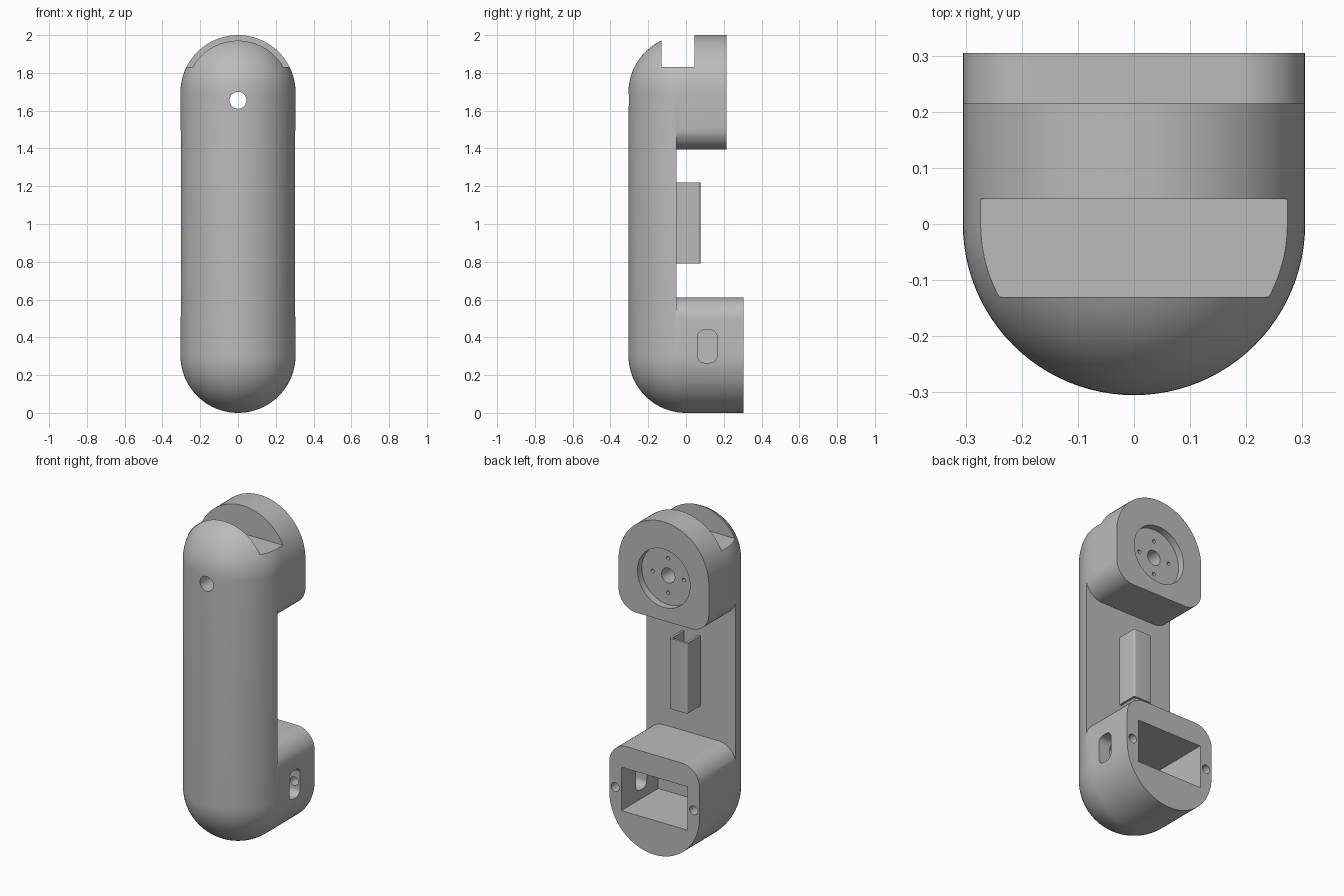
import bpy, bmesh
from math import sin, cos, pi

if "Cube" in bpy.data.objects:
    bpy.data.objects.remove(bpy.data.objects["Cube"])

R = 0.305            # outer radius of the housing
HI = 2 - R           # centre height of the upper round end
BACK = -0.05         # flat rear wall of the slim middle
FILLET = 0.12        # corner radius where the end blocks meet the middle
HUB_Z = 1.655        # height of the rotor axis

grey = bpy.data.materials.new("plain_grey")
grey.use_nodes = True
grey.diffuse_color = (0.5, 0.5, 0.5, 1)
grey.node_tree.nodes["Principled BSDF"].inputs["Base Color"].default_value = (0.5, 0.5, 0.5, 1)


def make_object(name, bm):
    bmesh.ops.recalc_face_normals(bm, faces=bm.faces)
    mesh = bpy.data.meshes.new(name)
    bm.to_mesh(mesh)
    bm.free()
    mesh.materials.append(grey)
    obj = bpy.data.objects.new(name, mesh)
    bpy.context.collection.objects.link(obj)
    return obj


def arc(u, v, r, start, end, steps):
    """Points on an arc, angles in quarter turns."""
    angles = [(start + (end - start) * i / steps) * pi / 2 for i in range(steps + 1)]
    return [(u + r * cos(a), v + r * sin(a)) for a in angles]


def prism(name, points, axis, low, high):
    """Extrude a closed outline along one axis."""
    place = {"x": lambda u, v: (low, u, v),
             "y": lambda u, v: (u, low, v),
             "z": lambda u, v: (u, v, low)}[axis]
    bm = bmesh.new()
    face = bm.faces.new([bm.verts.new(place(u, v)) for u, v in points])
    moved = bmesh.ops.extrude_face_region(bm, geom=[face])["geom"]
    shift = [high - low if axis == a else 0 for a in "xyz"]
    bmesh.ops.translate(bm, vec=shift, verts=[g for g in moved if isinstance(g, bmesh.types.BMVert)])
    return make_object(name, bm)


def rectangle(u0, u1, v0, v1):
    return [(u0, v0), (u1, v0), (u1, v1), (u0, v1)]


def round_rectangle(u0, u1, v0, v1, r):
    corners = [(u1 - r, v1 - r), (u0 + r, v1 - r), (u0 + r, v0 + r), (u1 - r, v0 + r)]
    return [p for i, (u, v) in enumerate(corners) for p in arc(u, v, r, i, i + 1, 8)]


def circle(u, v, r, steps=48):
    return arc(u, v, r, 0, 4, steps)[:-1]


def cut(target, cutter):
    mod = target.modifiers.new("cut", "BOOLEAN")
    mod.operation = "DIFFERENCE"
    mod.solver = "EXACT"
    mod.object = cutter
    bpy.context.view_layer.objects.active = target
    bpy.ops.object.modifier_apply(modifier=mod.name)
    bpy.data.objects.remove(cutter)


def smooth(obj):
    bpy.ops.object.select_all(action="DESELECT")
    obj.select_set(True)
    bpy.context.view_layer.objects.active = obj
    bpy.ops.object.shade_smooth_by_angle()


# Housing: half capsule in front, its outline extruded to the back
bm = bmesh.new()
outline = arc(0, R, R, -1, 0, 20) + arc(0, HI, R, 0, 1, 20)
verts = [bm.verts.new((x, 0, z)) for x, z in outline]
edges = [bm.edges.new(pair) for pair in zip(verts, verts[1:])]
bmesh.ops.spin(bm, geom=verts + edges, cent=(0, 0, 0), axis=(0, 0, 1), angle=-pi, steps=48)
bmesh.ops.remove_doubles(bm, verts=bm.verts, dist=1e-4)
rim = [e for e in bm.edges if e.is_boundary]
new = bmesh.ops.extrude_edge_only(bm, edges=rim)["geom"]
bmesh.ops.translate(bm, vec=(0, R, 0), verts=[g for g in new if isinstance(g, bmesh.types.BMVert)])
bmesh.ops.holes_fill(bm, edges=[e for e in bm.edges if e.is_boundary])
housing = make_object("housing", bm)

# Gap behind the slim middle, leaving rounded corners on both end blocks
low, high, side = 2 * R, 1.395, R - FILLET
gap = ([(-0.5, low - FILLET)] + arc(-side, low - FILLET, FILLET, 2, 1, 12)
       + arc(side, low - FILLET, FILLET, 1, 0, 12) + [(0.5, low - FILLET)]
       + [(0.5, high + FILLET)] + arc(side, high + FILLET, FILLET, 0, -1, 12)
       + arc(-side, high + FILLET, FILLET, -1, -2, 12) + [(-0.5, high + FILLET)])
cut(housing, prism("gap_cutter", gap, "y", BACK, 0.5))

# Shorter upper block and the slot across its top
cut(housing, prism("upper_trim_cutter", rectangle(-0.5, 0.5, 1, 2.2), "y", 0.215, 0.5))
cut(housing, prism("slot_cutter", rectangle(-0.13, 0.045, 1.83, 2.2), "x", -0.5, 0.5))

# Rotor recess, through bore and four bolt holes
cut(housing, prism("recess_cutter", circle(0, HUB_Z, 0.178, 64), "y", 0.172, 0.4))
cut(housing, prism("bore_cutter", circle(0, HUB_Z, 0.045), "y", -0.5, 0.5))
for u, z in arc(0, HUB_Z, 0.105, 0, 3, 3):
    cut(housing, prism("bolt_cutter", circle(u, z, 0.011, 16), "y", 0.1, 0.2))

# Motor pocket, its two screw holes and the cable opening in the left side
cut(housing, prism("pocket_cutter", rectangle(-0.223, 0.223, 0.21, 0.475), "y", BACK, 0.5))
for x in (-0.265, 0.265):
    cut(housing, prism("screw_cutter", circle(x, 0.342, 0.027, 24), "y", 0.15, 0.5))
cut(housing, prism("cable_opening_cutter", round_rectangle(0.06, 0.165, 0.265, 0.44, 0.04), "x", 0.15, 0.5))
smooth(housing)

# Cable guide: thin channel, open at both ends
half, wall, depth, r = 0.062, 0.014, 0.076, 0.012
guide = ([(half, BACK - 0.005)] + arc(half - r, depth - r, r, 0, 1, 6)
         + arc(r - half, depth - r, r, 1, 2, 6) + [(-half, BACK - 0.005)]
         + [(wall - half, BACK - 0.005), (wall - half, depth - wall)]
         + [(half - wall, depth - wall), (half - wall, BACK - 0.005)])
smooth(prism("cable_guide", guide, "z", 0.79, 1.22))
